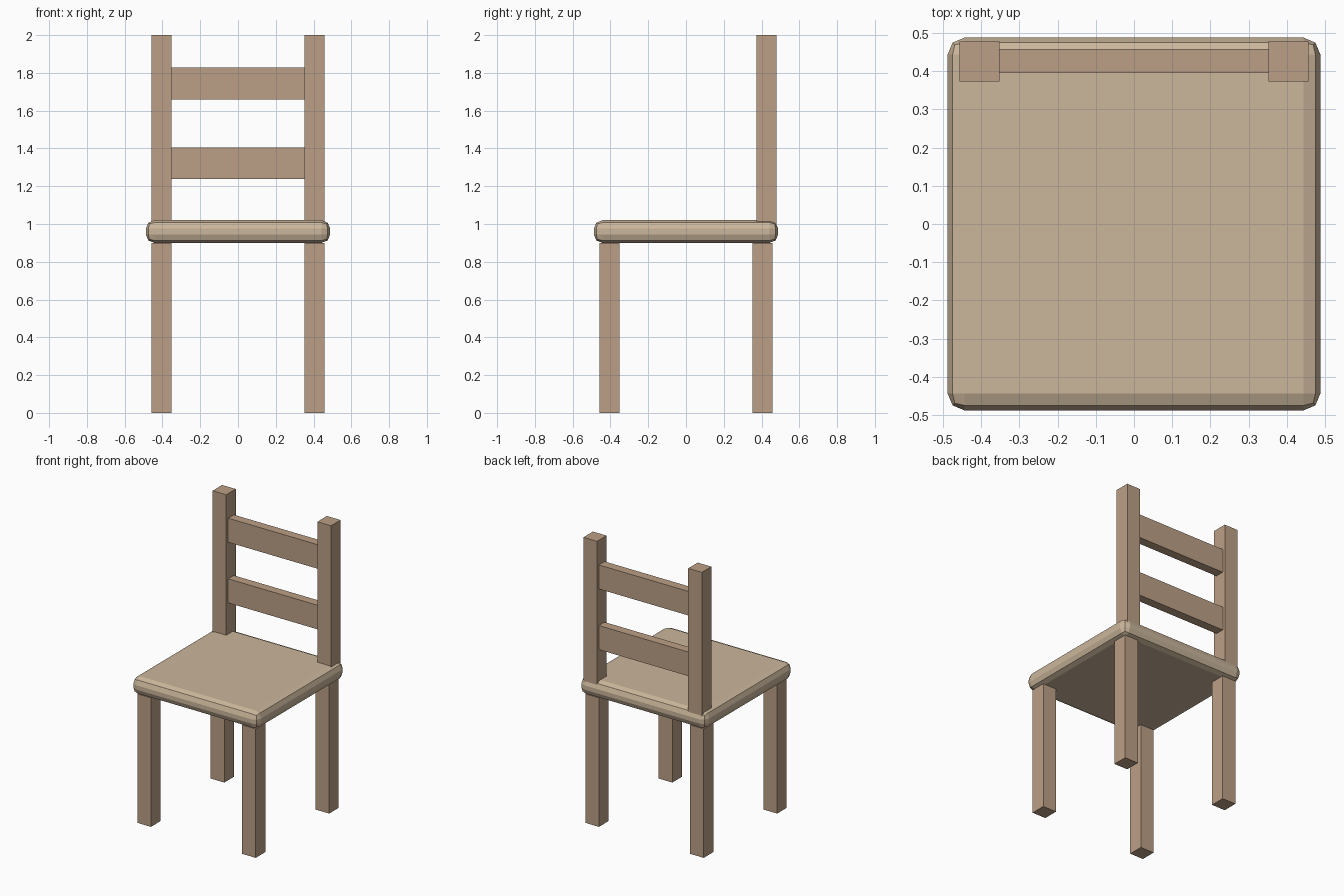
import bpy

if "Cube" in bpy.data.objects:
    bpy.data.objects.remove(bpy.data.objects["Cube"])

def material(name, color):
    m = bpy.data.materials.new(name)
    m.diffuse_color = color
    m.use_nodes = True
    m.node_tree.nodes["Principled BSDF"].inputs["Base Color"].default_value = m.diffuse_color
    return m

frame_wood = material("frame_wood", (0.50, 0.35, 0.24, 1))
seat_wood = material("seat_wood", (0.60, 0.47, 0.33, 1))

def box(name, x, y, z, mat):
    """Box spanning the (min, max) ranges on each axis."""
    spans = (x, y, z)
    bpy.ops.mesh.primitive_cube_add(size=1, location=[(a + b) / 2 for a, b in spans])
    ob = bpy.context.object
    ob.name = name
    ob.scale = [b - a for a, b in spans]
    bpy.ops.object.transform_apply(location=False, rotation=False, scale=True)
    ob.data.materials.append(mat)
    return ob

# Seat slab with rounded edges
seat = box("seat", (-0.488, 0.488), (-0.488, 0.488), (0.90, 1.02), seat_wood)
bevel = seat.modifiers.new("rounded_edges", 'BEVEL')
bevel.width = 0.045
bevel.segments = 2

# Legs and back posts on both sides
for side, (a, b) in (("left", (-0.457, -0.352)), ("right", (0.352, 0.457))):
    box("front_leg_" + side, (a, b), (-0.457, -0.352), (0, 0.90), frame_wood)
    box("back_leg_" + side, (a, b), (0.352, 0.457), (0, 0.90), frame_wood)
    box("back_post_" + side, (a, b), (0.373, 0.478), (0.99, 2.0), frame_wood)

# Horizontal back rails
for name, z in (("lower_rail", (1.237, 1.405)), ("upper_rail", (1.66, 1.828))):
    box(name, (-0.352, 0.352), (0.395, 0.458), z, frame_wood)
